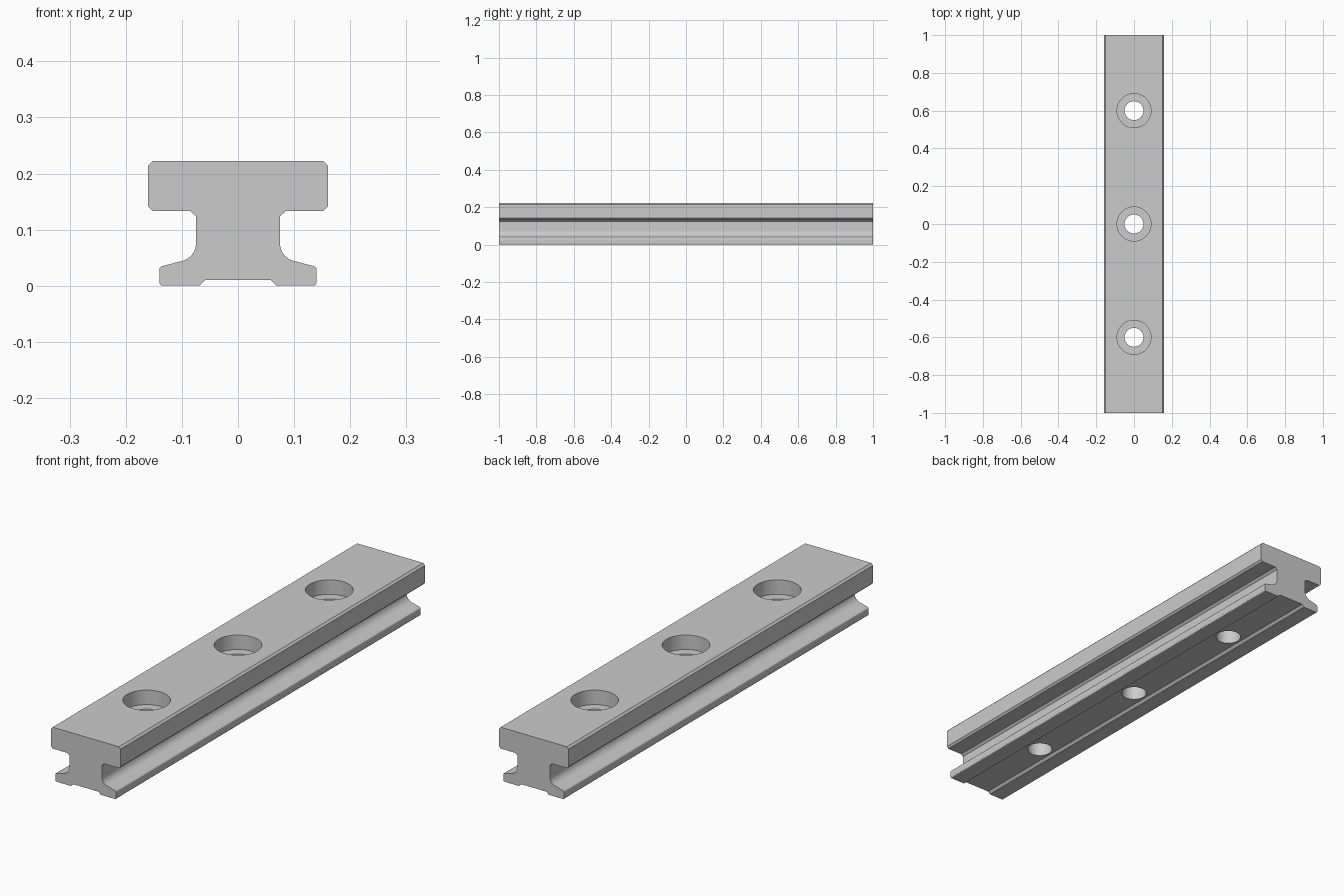
import bpy, bmesh, math
from mathutils import Vector
from mathutils.geometry import interpolate_bezier

if "Cube" in bpy.data.objects:
    bpy.data.objects.remove(bpy.data.objects["Cube"], do_unlink=True)

HALF_LENGTH = 1.0
HEIGHT = 0.222
HOLE_SPACING = 0.6
BOLT_RADIUS, BORE_RADIUS, BORE_DEPTH = 0.05, 0.09, 0.06

steel = bpy.data.materials.new("steel grey")
steel.use_nodes = True
steel.diffuse_color = (0.6, 0.6, 0.6, 1)
steel.node_tree.nodes["Principled BSDF"].inputs["Base Color"].default_value = (0.6, 0.6, 0.6, 1)


def make_object(name, bm):
    bmesh.ops.recalc_face_normals(bm, faces=bm.faces)
    mesh = bpy.data.meshes.new(name)
    bm.to_mesh(mesh)
    bm.free()
    mesh.materials.append(steel)
    obj = bpy.data.objects.new(name, mesh)
    bpy.context.collection.objects.link(obj)
    return obj


def bend(start, corner, end, steps):
    """Rounded corner from start to end, pulled towards corner."""
    a, c, b = Vector(start), Vector(corner), Vector(end)
    curve = interpolate_bezier(a, a.lerp(c, 0.58), b.lerp(c, 0.58), b, steps)
    return [(p.x, p.y) for p in curve]


# Half of the rail section, from the underside groove up to the head
half = [(0.059, 0.01), (0.069, 0)]
half += bend((0.134, 0), (0.14, 0), (0.14, 0.006), 4)
half += bend((0.14, 0.029), (0.14, 0.034), (0.135, 0.035), 4)
half += bend((0.1, 0.044), (0.075, 0.05), (0.075, 0.075), 13)
half += [(0.075, 0.124), (0.085, 0.133), (0.152, 0.133),
         (0.16, 0.141), (0.16, 0.214), (0.152, HEIGHT)]
section = half + [(-x, z) for x, z in reversed(half)]

# Rail: mirrored section extruded along its length
bm = bmesh.new()
face = bm.faces.new([bm.verts.new((x, -HALF_LENGTH, z)) for x, z in section])
extruded = bmesh.ops.extrude_face_region(bm, geom=[face], use_keep_orig=True)
bmesh.ops.translate(bm, vec=(0, 2 * HALF_LENGTH, 0),
                    verts=[v for v in extruded["geom"] if isinstance(v, bmesh.types.BMVert)])
rail = make_object("rail", bm)


# Stepped cutter for one counterbored bolt hole
def hole_cutter(y):
    floor = HEIGHT - BORE_DEPTH
    profile = [(0, -0.1), (BOLT_RADIUS, -0.1), (BOLT_RADIUS, floor),
               (BORE_RADIUS, floor), (BORE_RADIUS, 0.3), (0, 0.3)]
    bm = bmesh.new()
    verts = [bm.verts.new((r, y, z)) for r, z in profile]
    edges = [bm.edges.new(pair) for pair in zip(verts, verts[1:])]
    bmesh.ops.spin(bm, geom=verts + edges, cent=(0, y, 0), axis=(0, 0, 1),
                   angle=math.tau, steps=64)
    bmesh.ops.remove_doubles(bm, verts=bm.verts, dist=1e-5)
    cutter = make_object("hole_cutter", bm)
    cutter.hide_render = True
    return cutter


bpy.ops.object.select_all(action="DESELECT")
bpy.context.view_layer.objects.active = rail
rail.select_set(True)
for i in (-1, 0, 1):
    cutter = hole_cutter(i * HOLE_SPACING)
    cut = rail.modifiers.new("bolt_hole", "BOOLEAN")
    cut.operation = "DIFFERENCE"
    cut.solver = "EXACT"
    cut.object = cutter
    bpy.ops.object.modifier_apply(modifier=cut.name)
    bpy.data.objects.remove(cutter, do_unlink=True)

bpy.ops.object.shade_smooth_by_angle(angle=math.radians(30))
